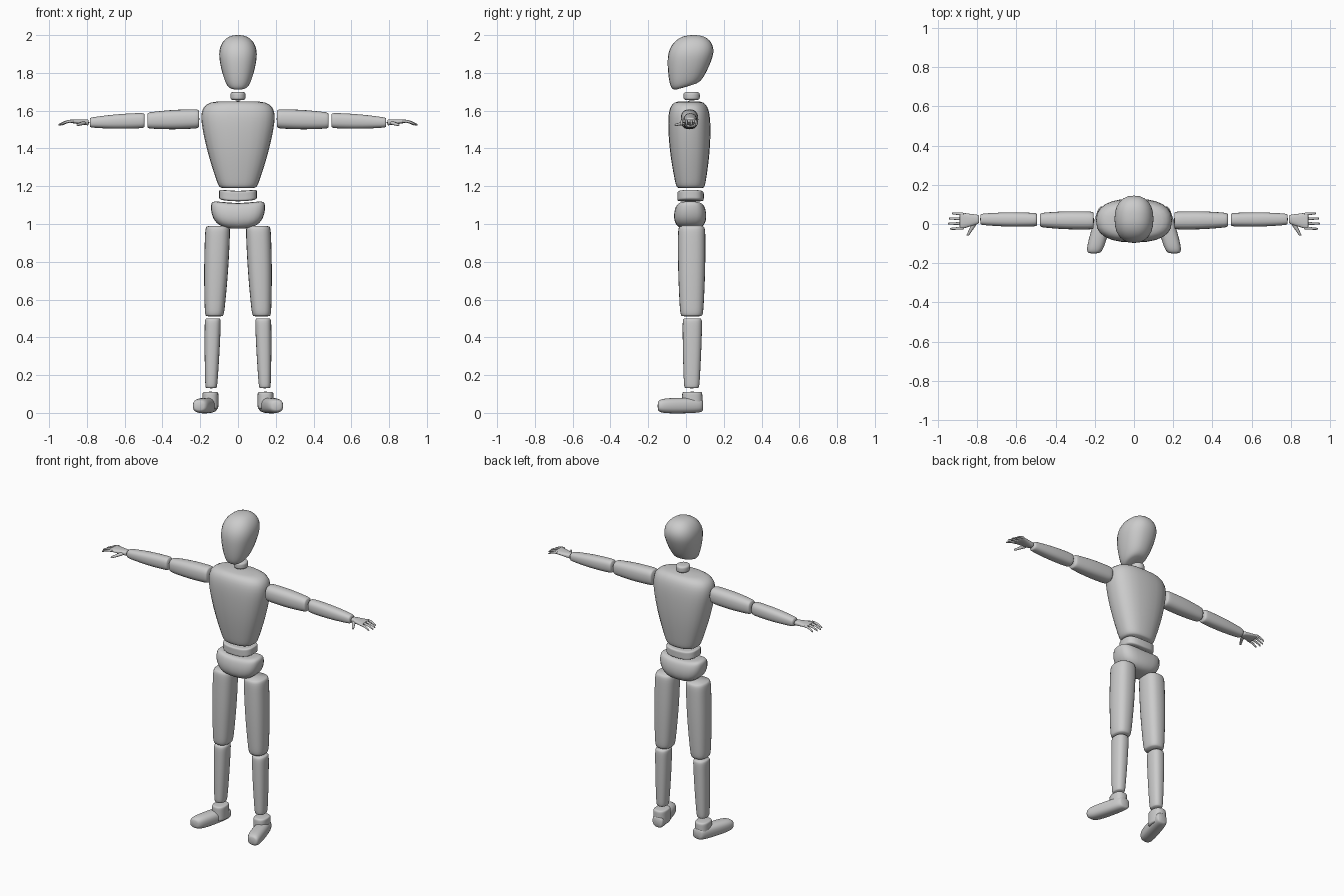
import bpy, bmesh, math
from mathutils import Vector

STEPS = 24
X, Y, Z = range(3)

cube = bpy.data.objects.get("Cube")
if cube:
    bpy.data.objects.remove(cube, do_unlink=True)

colour = (0.6, 0.6, 0.6, 1)
grey = bpy.data.materials.new("plain grey")
grey.use_nodes = True
grey.diffuse_color = colour
grey.node_tree.nodes["Principled BSDF"].inputs["Base Color"].default_value = colour


def signed_power(value, exponent):
    return math.copysign(abs(value) ** exponent, value)


def mix(pair, t):
    return pair[0] + (pair[1] - pair[0]) * t


def segment(name, axis, start, end, width, depth, swell=0.0,
            rounding=(14, 14), squareness=2.5, side=1, warp=None):
    """Loft a rounded, tapered block between two points.

    width and depth are (start, end) half sizes across the axis, swell adds
    to both at mid-length, and a higher rounding gives a crisper end.
    """
    start, end = Vector(start), Vector(end)
    across = [k for k in (X, Y, Z) if k != axis]
    bm = bmesh.new()
    rings = []
    for i in range(STEPS + 1):
        # Cosine spacing gathers rings at the rounded ends
        along = -math.cos(math.pi * i / STEPS)
        t = (1 + along) / 2
        n = rounding[0] if along < 0 else rounding[1]
        closing = max(0, 1 - abs(along) ** n) ** (1 / n)
        bulge = swell * math.sin(math.pi * t)
        sizes = [(mix(pair, t) + bulge) * closing for pair in (width, depth)]
        ring = []
        for k in range(STEPS):
            angle = math.tau * k / STEPS
            point = start.lerp(end, t)
            for direction, size, wave in zip(across, sizes, (math.cos(angle), math.sin(angle))):
                point[direction] += size * signed_power(wave, 2 / squareness)
            if warp:
                point.z += warp(point, t)
            point.x *= side
            ring.append(bm.verts.new(point))
        rings.append(ring)
    for low, high in zip(rings, rings[1:]):
        for k in range(STEPS):
            bm.faces.new((low[k - 1], low[k], high[k], high[k - 1]))
    # Weld the poles
    bmesh.ops.remove_doubles(bm, verts=bm.verts, dist=0.00001)
    bmesh.ops.recalc_face_normals(bm, faces=bm.faces)
    for face in bm.faces:
        face.smooth = True
    mesh = bpy.data.meshes.new(name)
    bm.to_mesh(mesh)
    bm.free()
    mesh.materials.append(grey)
    bpy.context.collection.objects.link(bpy.data.objects.new(name, mesh))


def jaw_slope(point, t):
    return 0.3 * (point.y - 0.03) * (1 - t) ** 2


def saddle(point, t):
    return 0.9 * point.x ** 2 - 0.005


def finger_arch(point, t):
    return 0.006 * math.sin(math.pi * t)


# Head and trunk
segment("head", Z, (0, 0, 1.735), (0, 0.04, 2), width=(0.06, 0.1), depth=(0.08, 0.12),
        swell=0.017, rounding=(7, 2.5), squareness=2.3, warp=jaw_slope)
segment("neck", Z, (0, 0.03, 1.655), (0, 0.03, 1.7), width=(0.04, 0.04),
        depth=(0.043, 0.043), rounding=(4, 4), squareness=2)
segment("torso", Z, (0, 0.024, 1.19), (0, 0.015, 1.65), width=(0.1, 0.21),
        depth=(0.075, 0.11), swell=0.015, rounding=(18, 5))
segment("waist", Z, (0, 0.024, 1.125), (0, 0.024, 1.18), width=(0.1, 0.1),
        depth=(0.07, 0.07), rounding=(8, 8), squareness=3, warp=saddle)
segment("pelvis", Z, (0, 0.022, 0.98), (0, 0.022, 1.115), width=(0.11, 0.14),
        depth=(0.07, 0.07), swell=0.015, rounding=(4, 7), squareness=3, warp=saddle)

for side, label in ((1, "left_"), (-1, "right_")):
    # Legs
    segment(label + "upper_leg", Z, (0.125, 0.03, 0.51), (0.107, 0.03, 0.99),
            width=(0.05, 0.066), depth=(0.06, 0.072), swell=0.005, side=side)
    segment(label + "lower_leg", Z, (0.142, 0.03, 0.13), (0.133, 0.034, 0.5),
            width=(0.031, 0.043), depth=(0.04, 0.052), swell=0.002, side=side)
    # Feet turned slightly outward
    segment(label + "ankle", Z, (0.146, 0.033, 0.02), (0.146, 0.033, 0.112),
            width=(0.042, 0.042), depth=(0.055, 0.053), rounding=(9, 9), side=side)
    segment(label + "foot", Y, (0.14, 0.09, 0.04), (0.205, -0.15, 0.037),
            width=(0.039, 0.043), depth=(0.037, 0.037), swell=0.004,
            rounding=(8, 5), side=side)
    # Arms
    segment(label + "upper_arm", X, (0.205, 0.018, 1.557), (0.48, 0.02, 1.548),
            width=(0.045, 0.036), depth=(0.05, 0.042), swell=0.005, side=side)
    segment(label + "forearm", X, (0.495, 0.022, 1.548), (0.785, 0.024, 1.537),
            width=(0.034, 0.028), depth=(0.04, 0.026), swell=0.005, side=side)
    # Hands
    segment(label + "palm", X, (0.79, 0.024, 1.537), (0.89, 0.015, 1.545),
            width=(0.022, 0.044), depth=(0.016, 0.009), rounding=(9, 9), side=side)
    for number, reach in enumerate((0.94, 0.95, 0.945, 0.93)):
        spread = 0.024 * number - 0.036
        segment(label + "finger_%d" % (number + 1), X,
                (0.87, 0.015 + spread, 1.545), (reach, 0.015 + 1.1 * spread, 1.525),
                width=(0.008, 0.005), depth=(0.008, 0.005), rounding=(6, 6),
                squareness=2, side=side, warp=finger_arch)
    segment(label + "thumb", Y, (0.815, 0, 1.535), (0.85, -0.06, 1.524),
            width=(0.013, 0.007), depth=(0.01, 0.006), rounding=(6, 6),
            squareness=2, side=side)
